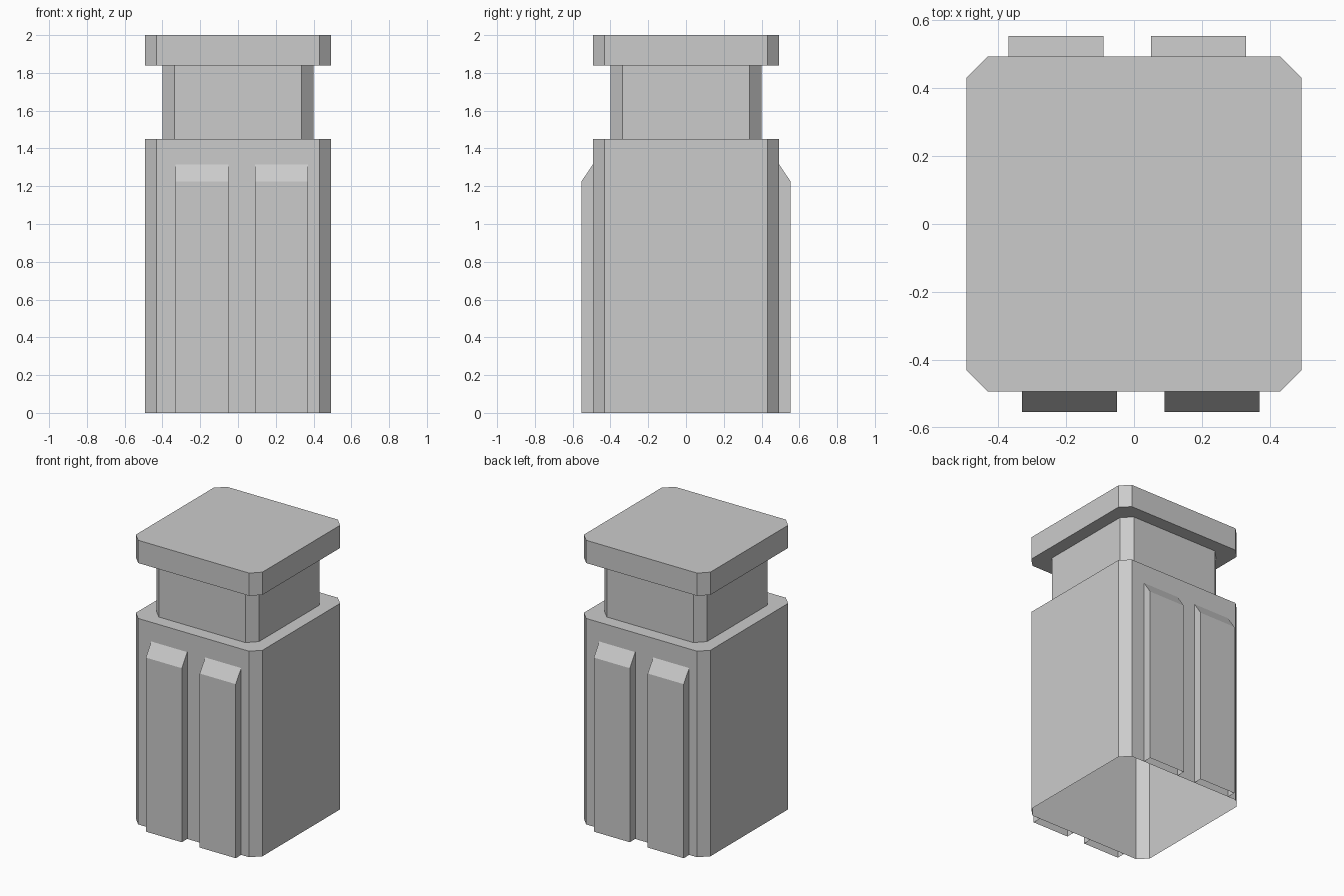
import bpy
import bmesh

# Remove the default cube
cube = bpy.data.objects.get("Cube")
if cube:
    bpy.data.objects.remove(cube, do_unlink=True)

# One plain grey for everything
grey = bpy.data.materials.new("light grey")
grey.use_nodes = True
colour = (0.6, 0.6, 0.6, 1.0)
grey.diffuse_color = colour
grey.node_tree.nodes["Principled BSDF"].inputs["Base Color"].default_value = colour


def make_object(name, bm):
    bmesh.ops.recalc_face_normals(bm, faces=bm.faces)
    mesh = bpy.data.meshes.new(name)
    bm.to_mesh(mesh)
    bm.free()
    mesh.materials.append(grey)
    obj = bpy.data.objects.new(name, mesh)
    bpy.context.collection.objects.link(obj)
    return obj


def chamfered_square(half, flat):
    """Square outline with its corners cut off, counter-clockwise."""
    corner = [(half, -flat), (half, flat), (flat, half), (-flat, half)]
    return corner + [(-x, -y) for x, y in corner]


# Pillar: stacked chamfered sections, closed on top and open at the base
WIDE, WIDE_FLAT = 0.493, 0.432
NECK, NECK_FLAT = 0.40, 0.337
sections = [
    (0.0, WIDE, WIDE_FLAT), (1.45, WIDE, WIDE_FLAT),    # body
    (1.45, NECK, NECK_FLAT), (1.84, NECK, NECK_FLAT),   # neck
    (1.84, WIDE, WIDE_FLAT), (2.0, WIDE, WIDE_FLAT),    # cap
]
bm = bmesh.new()
rings = [[bm.verts.new((x, y, z)) for x, y in chamfered_square(half, flat)]
         for z, half, flat in sections]
for low, high in zip(rings, rings[1:]):
    for i in range(len(low)):
        j = (i + 1) % len(low)
        bm.faces.new((low[i], low[j], high[j], high[i]))
bm.faces.new(rings[-1])
make_object("pillar", bm)


# Ribs: raised strips with sloping tops, hollow and open at the base
def rib(name, x0, x1, side):
    profile = [(WIDE, 0.0), (0.554, 0.0), (0.554, 1.225), (WIDE, 1.315)]
    bm = bmesh.new()
    a, b = [[bm.verts.new((side * x, -side * y, z)) for y, z in profile]
            for x in (x0, x1)]
    bm.faces.new(a)
    bm.faces.new(b[::-1])
    for i in (1, 2):
        bm.faces.new((a[i], b[i], b[i + 1], a[i + 1]))
    make_object(name, bm)


# The back pair is the front pair turned half way round
for place, side in (("front", 1), ("back", -1)):
    rib(place + "_rib_a", -0.33, -0.05, side)
    rib(place + "_rib_b", 0.09, 0.37, side)
